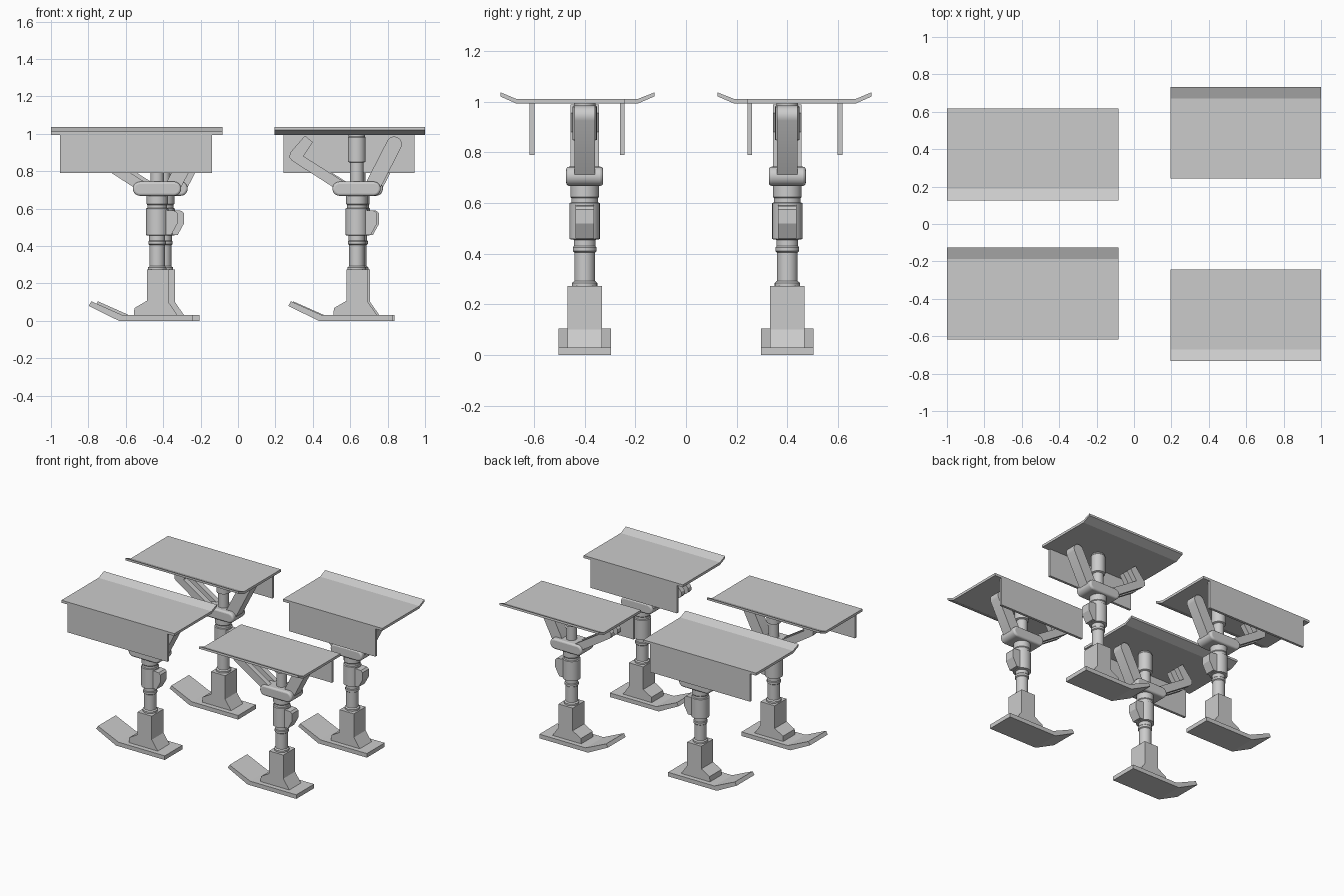
import bpy, bmesh, math

if "Cube" in bpy.data.objects:
    bpy.data.objects.remove(bpy.data.objects["Cube"])


def finish(bm, name, smooth=False):
    bmesh.ops.recalc_face_normals(bm, faces=bm.faces)
    me = bpy.data.meshes.new(name)
    bm.to_mesh(me)
    bm.free()
    ob = bpy.data.objects.new(name, me)
    bpy.context.collection.objects.link(ob)
    if smooth:
        me.shade_smooth()
        me.set_sharp_from_angle(angle=math.radians(35))
    return ob


def extrude(name, pts, axis, a, b, origin=(0, 0), smooth=False, bevel=0):
    """Extrude a (u, z) profile along 'x' or 'y' from a to b."""
    bm = bmesh.new()
    ox, oy = origin
    def place(u, z, t):
        return (ox + u, oy + t, z) if axis == 'y' else (ox + t, oy + u, z)
    face = bm.faces.new([bm.verts.new(place(u, z, a)) for u, z in pts])
    res = bmesh.ops.extrude_face_region(bm, geom=[face])
    new = [v for v in res['geom'] if isinstance(v, bmesh.types.BMVert)]
    bmesh.ops.translate(bm, verts=new, vec=(0, b - a, 0) if axis == 'y' else (b - a, 0, 0))
    ob = finish(bm, name, smooth)
    if bevel:
        m = ob.modifiers.new("soft_edges", 'BEVEL')
        m.width, m.segments, m.limit_method = bevel, 3, 'ANGLE'
        m.angle_limit = math.radians(50)
    return ob


def lathe(name, profile, origin, sides=24):
    """Revolve an (r, z) profile that starts and ends on the axis."""
    bm = bmesh.new()
    vs = [bm.verts.new((r, 0, z)) for r, z in profile]
    es = [bm.edges.new(p) for p in zip(vs, vs[1:])]
    bmesh.ops.spin(bm, geom=vs + es, cent=(0, 0, 0), axis=(0, 0, 1),
                   angle=math.tau, steps=sides, use_duplicate=False)
    bmesh.ops.remove_doubles(bm, verts=bm.verts, dist=1e-5)
    bmesh.ops.translate(bm, verts=bm.verts, vec=(*origin, 0))
    return finish(bm, name, True)


def stadium(p, q, r, n=10):
    """Outline of a rounded bar from p to q."""
    ang = math.atan2(q[1] - p[1], q[0] - p[0])
    out = []
    for c, start in ((q, ang - math.pi / 2), (p, ang + math.pi / 2)):
        for i in range(n + 1):
            t = start + math.pi * i / n
            out.append((c[0] + r * math.cos(t), c[1] + r * math.sin(t)))
    return out


COLUMN = [(0, .265), (.05, .265), (.05, .285), (.041, .292), (.041, .405), (.047, .41),
          (.047, .425), (.043, .43), (.043, .455), (.06, .458), (.06, .6), (.053, .603),
          (.053, .62), (.057, .625), (.057, .68), (0, .68)]
TOP_PIN = [(0, .73), (.036, .73), (.036, .845), (.048, .85), (.048, .98), (.043, .986),
           (.043, .995), (0, .995)]


def gear(tag, x, side):
    o = (x, side * .4)
    # ski foot with raised toe
    extrude(tag + "_foot", [(-.366, .08), (-.205, 0), (.19, 0), (.19, .03), (-.185, .03),
                            (-.352, .104)], 'y', -.103, .103, o)
    # flared ankle block
    extrude(tag + "_ankle", [(-.125, .028), (-.122, .068), (-.055, .107), (-.055, .273),
                             (.06, .273), (.06, .1), (.11, .028)], 'y', -.068, .068, o)
    # telescopic leg and top pin
    lathe(tag + "_leg", COLUMN, o)
    lathe(tag + "_top_pin", TOP_PIN, o)
    # lock housing on the leg
    extrude(tag + "_lock_housing", [(.03, .46), (.075, .46), (.108, .52), (.108, .575),
                                    (.095, .588), (.03, .593)], 'y', -.037, .037, o)
    # rounded cross bar
    extrude(tag + "_cross_bar", stadium((-.092, .706), (.09, .706), .038), 'y', -.073, .073,
            o, True, .012)
    # rear brace
    extrude(tag + "_brace", stadium((.085, .72), (.2, .944), .041), 'y', -.04, .04, o, True)
    # cranked fork: two side plates
    crank = [(-.36, .872), (-.357, .898), (-.277, .99), (-.235, .955), (-.285, .88),
             (-.06, .738), (-.085, .69), (-.12, .71), (-.345, .855)]
    for n, y in (("left", .038), ("right", -.038)):
        extrude(f"{tag}_crank_{n}", crank, 'y', y - .019, y + .019, o)


def door(tag, x0, x1, side, flat_edge, bend, lip, skirt_in):
    # cover plate with upturned lip on one long edge
    prof = [(flat_edge, .994), (bend, .994), (lip, 1.021), (lip * .998, 1.037),
            (bend, 1.012), (flat_edge, 1.012)]
    extrude(tag + "_cover_plate", [(side * y, z) for y, z in prof], 'x', x0, x1)
    # hanging side skirt
    a, b = skirt_in, skirt_in + .018
    extrude(tag + "_side_skirt", [(side * a, .79), (side * b, .79), (side * b, .998),
                                  (side * a, .998)], 'x', x0 + .048, x1 - .056)


for name, side, dl, dr in (("front", -1, 0, 0), ("rear", 1, .035, .012)):
    gear(name + "_left", -.432 + dl, side)
    gear(name + "_right", .635 + dr, side)
    door(name + "_left", -1, -.084, side, .617, .188, .125, .599)
    door(name + "_right", .195, 1, side, .242, .672, .733, .242)
